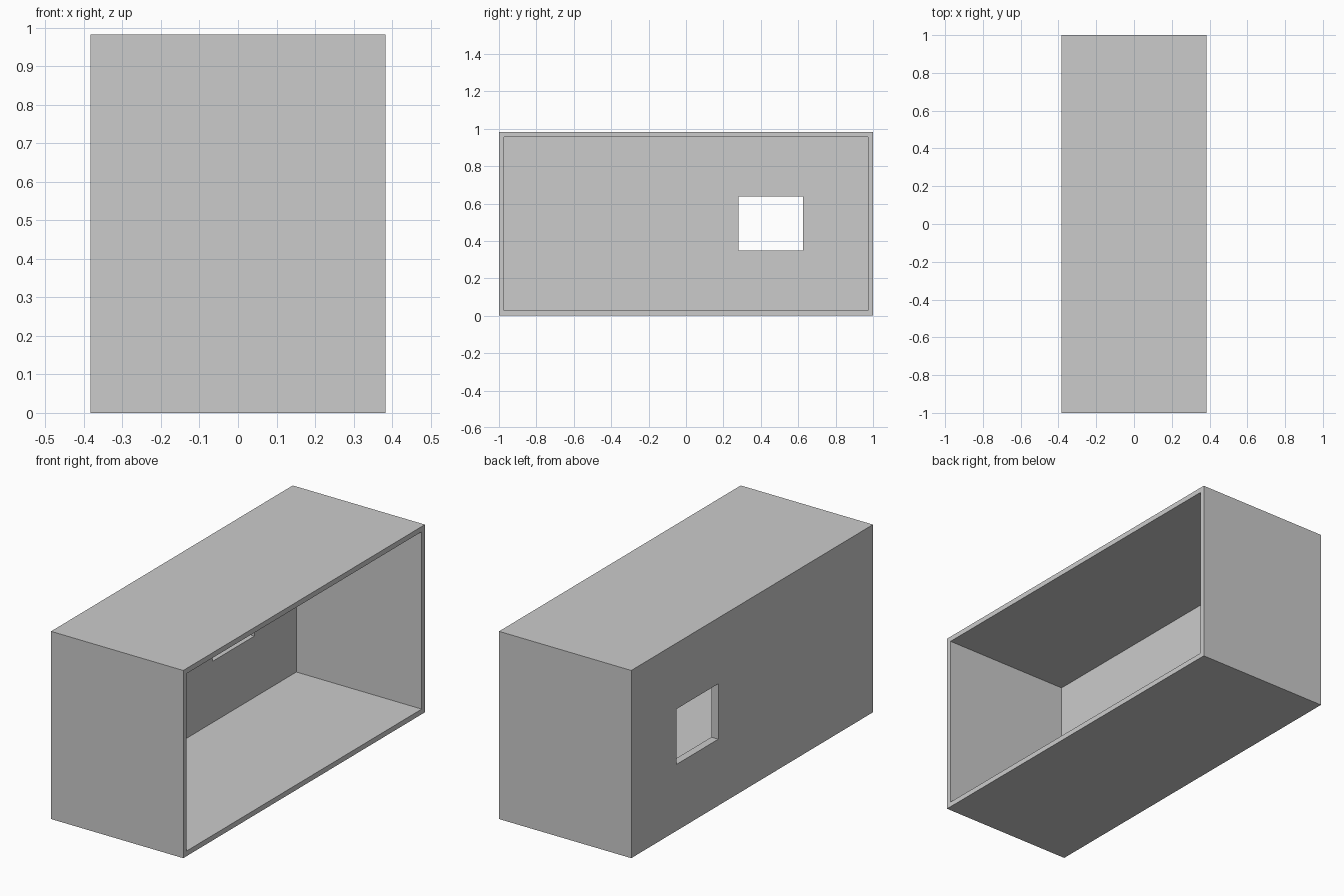
import bpy

if "Cube" in bpy.data.objects:
    bpy.data.objects.remove(bpy.data.objects["Cube"])

HALF_X, HALF_Y, HEIGHT = 0.383, 1.0, 0.983
RIM, BACK = 0.027, 0.04


def box(name, lo, hi):
    bpy.ops.mesh.primitive_cube_add(size=1, location=[(a + b) / 2 for a, b in zip(lo, hi)])
    ob = bpy.context.object
    ob.name = name
    ob.scale = [b - a for a, b in zip(lo, hi)]
    bpy.ops.object.transform_apply(location=True, rotation=False, scale=True)
    return ob


def cut(target, cutter):
    mod = target.modifiers.new("cut", 'BOOLEAN')
    mod.operation = 'DIFFERENCE'
    mod.solver = 'EXACT'
    mod.object = cutter
    bpy.context.view_layer.objects.active = target
    bpy.ops.object.modifier_apply(modifier=mod.name)
    bpy.data.objects.remove(cutter)


# Outer case
case = box("open_case", (-HALF_X, -HALF_Y, 0), (HALF_X, HALF_Y, HEIGHT))

# Hollow interior, open on the +x side
cut(case, box("cavity_cutter", (-HALF_X + BACK, -HALF_Y + RIM, RIM),
              (HALF_X + 0.1, HALF_Y - RIM, HEIGHT - RIM)))

# Window through the back panel
cut(case, box("window_cutter", (-HALF_X - 0.1, 0.28, 0.348),
              (-HALF_X + 0.1, 0.625, 0.638)))
